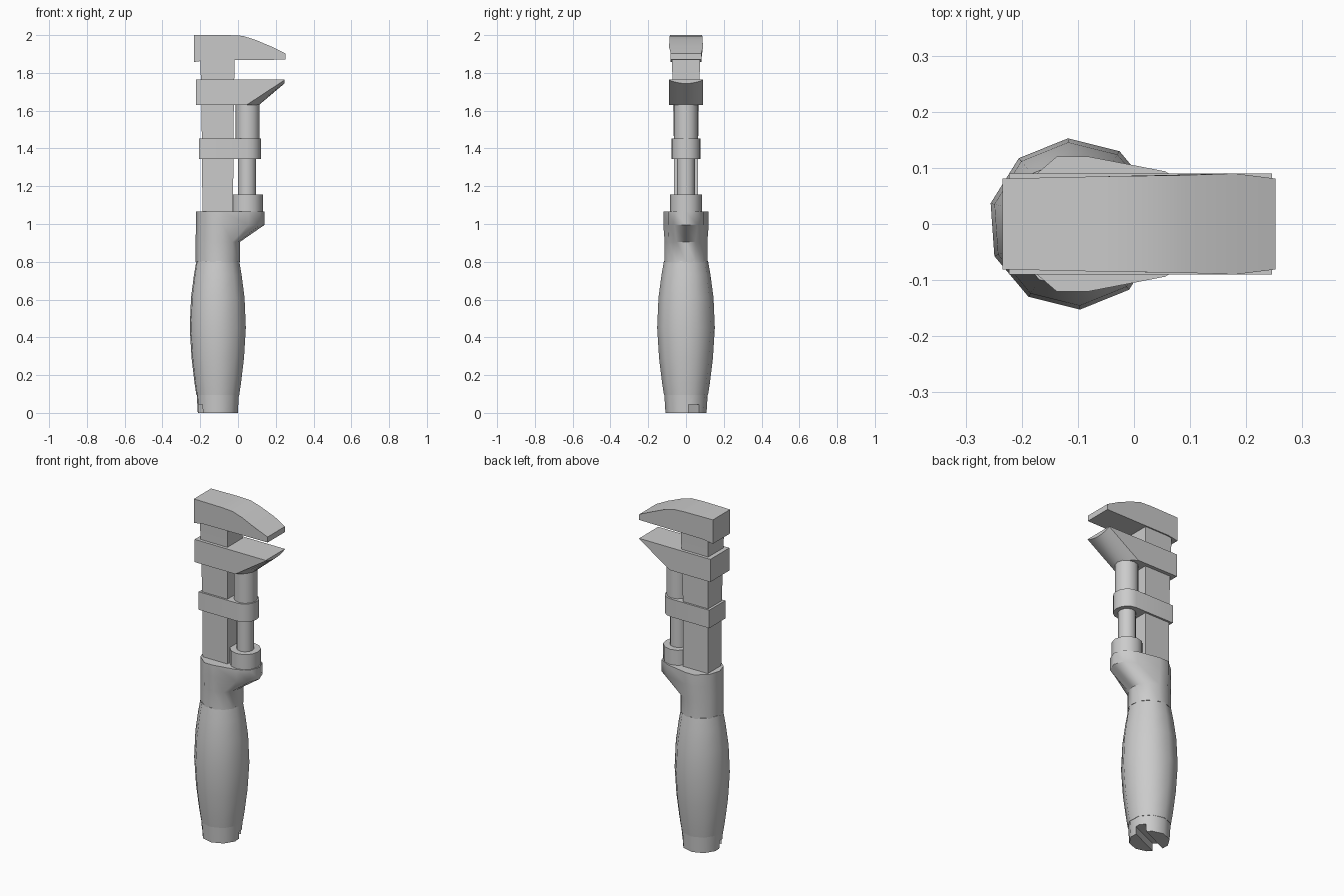
import bpy, bmesh, math
from mathutils import Vector

if "Cube" in bpy.data.objects:
    bpy.data.objects.remove(bpy.data.objects["Cube"])

AXIS = -0.107   # x of the handle centre line
SCREW = 0.048   # x of the screw centre line


def loft(name, rings, angle=40):
    """Skin a list of equal-length point rings and cap both ends."""
    bm = bmesh.new()
    loops = [[bm.verts.new(p) for p in ring] for ring in rings]
    n = len(loops[0])
    for a, b in zip(loops, loops[1:]):
        for i in range(n):
            j = (i + 1) % n
            bm.faces.new((a[i], a[j], b[j], b[i]))
    bm.faces.new(loops[0][::-1])
    bm.faces.new(loops[-1])
    bmesh.ops.recalc_face_normals(bm, faces=bm.faces)
    mesh = bpy.data.meshes.new(name)
    bm.to_mesh(mesh)
    bm.free()
    mesh.shade_smooth()
    mesh.set_sharp_from_angle(angle=math.radians(angle))
    ob = bpy.data.objects.new(name, mesh)
    bpy.context.collection.objects.link(ob)
    return ob


def turned(name, cx, profile, sides, phase=0.0):
    """Round part from (radius, z) pairs."""
    angs = [math.radians(phase) + math.tau * i / sides for i in range(sides)]
    return loft(name, [[(cx + r * math.cos(a), r * math.sin(a), z) for a in angs]
                       for r, z in profile])


def mirrored(half):
    """Close a half outline (x, y >= 0) whose ends lie on y = 0."""
    return half + [(x, -y) for x, y in half[-2:0:-1]]


# Handle grip and slotted butt cap
turned("grip", AXIS, [(.117, .095), (.127, .16), (.143, .29), (.153, .45),
                      (.146, .61), (.130, .73), (.117, .805)], 10, 22)
butt = turned("butt_cap", AXIS, [(.109, 0), (.115, .097)], 10, 22)
bpy.ops.mesh.primitive_cube_add(size=1, location=(AXIS, 0, 0),
                                rotation=(0, 0, math.radians(24)))
cutter = bpy.context.object
cutter.name = "slot_cutter"
cutter.scale = (.4, .06, .09)
cutter.hide_render = True
cutter.hide_viewport = True
cut = butt.modifiers.new("slot", 'BOOLEAN')
cut.operation = 'DIFFERENCE'
cut.solver = 'EXACT'
cut.object = cutter

# Collar flaring out to carry the screw
low = mirrored([(-.225, 0), (-.202, .065), (-.14, .112), (-.08, .113),
                (-.03, .09), (0, .05), (.010, 0)])
high = mirrored([(-.222, 0), (-.202, .065), (-.138, .12), (-.08, .12),
                 (.055, .094), (.118, .06), (.14, 0)])
loft("collar", [[(x, y, .80) for x, y in low],
                [(x, y, .905) for x, y in low],
                [(x, y, .995) for x, y in high],
                [(x, y, 1.065) for x, y in high]], 50)

# Flat bar running up to the fixed jaw
loft("bar", [[(x0, -y, z), (x1, -y, z), (x1, y, z), (x0, y, z)]
             for x0, x1, y, z in [(-.188, -.026, .063, 1.05),
                                  (-.192, -.024, .065, 1.5),
                                  (-.199, -.018, .075, 1.89)]])

# Adjusting nut, screw and sleeve
turned("adjusting_nut", SCREW, [(.084, 1.06), (.084, 1.155)], 12)
turned("screw", SCREW, [(.048, 1.14), (.048, 1.36)], 12)
turned("sleeve", SCREW + .003, [(.064, 1.43), (.064, 1.64)], 12)

# Guide band wrapped around bar and sleeve
arc = [(SCREW + .074 * math.cos(a), .076 * math.sin(a))
       for a in [math.radians(90 - 22.5 * i) for i in range(9)]]
band = [(-.206, -.076), (-.206, .076)] + arc
loft("guide_band", [[(x, y, z) for x, y in band] for z in (1.345, 1.452)])

# Moving jaw with a rounded sloping underside
rings = []
for i in range(-4, 5):
    t = 1 - (i / 4) ** 2
    heel, tip = .045 + .066 * t, 1.762 - .018 * t
    rings.append([(x, .09 * i / 4, z) for x, z in
                  [(-.223, 1.63), (heel, 1.63), (.246, tip),
                   (.246, 1.765), (-.223, 1.765)]])
loft("moving_jaw", rings, 30)

# Fixed jaw at the top, slightly wider toward the beak
outline = [(-.234, 1.857, .081), (-.17, 1.867, .082), (.252, 1.87, .081),
           (.252, 1.903, .081), (.18, 1.938, .09), (.09, 1.976, .087),
           (.025, 1.996, .086), (-.05, 2.0, .085), (-.234, 2.0, .081)]
loft("fixed_jaw", [[(x, s * y, z) for x, z, y in outline] for s in (-1, 1)], 30)
